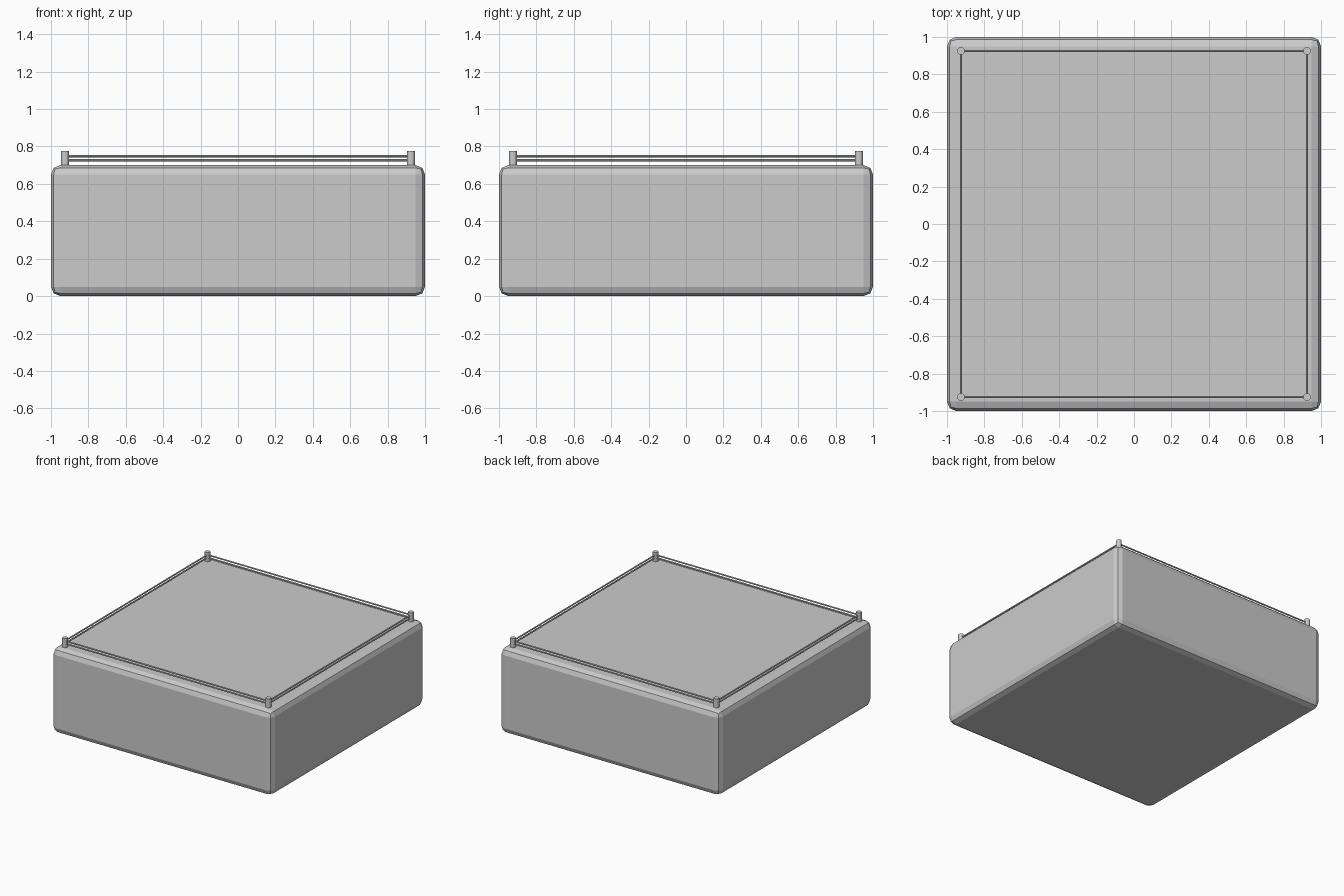
import bpy, math

if "Cube" in bpy.data.objects:
    bpy.data.objects.remove(bpy.data.objects["Cube"])

TOP, R = 0.70, 0.925   # deck height, railing offset


def finish(ob, name):
    ob.name = name
    bpy.ops.object.shade_smooth_by_angle(angle=math.radians(15))


def cylinder(name, loc, radius, depth, rot=(0, 0, 0), sides=12):
    bpy.ops.mesh.primitive_cylinder_add(vertices=sides, radius=radius, depth=depth,
                                        location=loc, rotation=rot)
    finish(bpy.context.object, name)


# Main block with rounded edges
bpy.ops.mesh.primitive_cube_add(size=1, location=(0, 0, TOP / 2))
block = bpy.context.object
block.scale = (2, 2, TOP)
bpy.ops.object.transform_apply(location=False, rotation=False, scale=True)
bev = block.modifiers.new("rounded_edges", 'BEVEL')
bev.width, bev.segments = 0.05, 2
block.name = "rounded_block"

# Corner posts
for sx in (-1, 1):
    for sy in (-1, 1):
        cylinder("corner_post", (sx * R, sy * R, TOP + 0.0325), 0.021, 0.085)

# Two thin rails along each side
q = math.pi / 2
for z in (0.726, 0.748):
    for s in (-1, 1):
        cylinder("rail_x", (0, s * R, z), 0.006, 2 * R, (0, q, 0), 8)
        cylinder("rail_y", (s * R, 0, z), 0.006, 2 * R, (q, 0, 0), 8)
